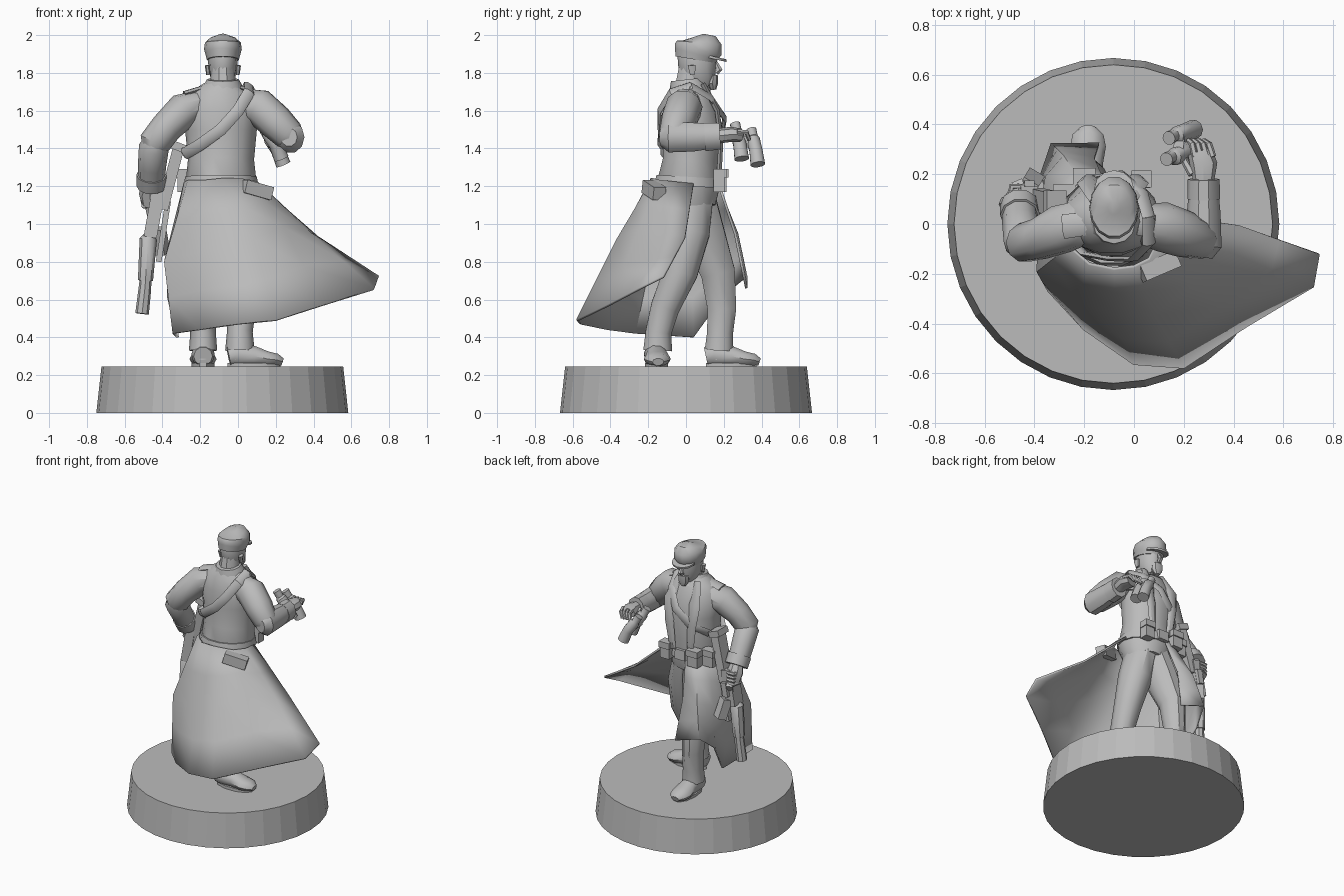
import bpy, bmesh, math
from mathutils import Vector

grey = bpy.data.materials.new("primer_grey")
grey.diffuse_color = (0.5, 0.5, 0.5, 1)
smooth_parts = []


def finish(name, bm, smooth=True):
    bmesh.ops.recalc_face_normals(bm, faces=bm.faces)
    me = bpy.data.meshes.new(name)
    bm.to_mesh(me)
    bm.free()
    ob = bpy.data.objects.new(name, me)
    bpy.context.collection.objects.link(ob)
    me.materials.append(grey)
    if smooth:
        smooth_parts.append(ob)
    return ob


def tube(name, pts, sides=10, ref=None, centre=None, smooth=True, turn=0.0):
    """Loft elliptical rings (x, y, z, half width, half depth) along a path."""
    ps = [Vector(p[:3]) for p in pts]
    d = (ps[-1] - ps[0]).normalized()
    if ref is None:
        ref = (0, 1, 0) if abs(d.z) > 0.6 else (0, 0, 1)
    bm = bmesh.new()
    rings = []
    for i, p in enumerate(ps):
        t = (ps[min(i + 1, len(ps) - 1)] - ps[max(i - 1, 0)]).normalized()
        up = p - Vector(centre) if centre else Vector(ref)
        side = t.cross(up).normalized()
        v = side.cross(t)
        a, b = pts[i][3], pts[i][-1]
        rings.append([bm.verts.new(p + side * a * math.cos(w) + v * b * math.sin(w))
                      for w in (turn + 2 * math.pi * k / sides for k in range(sides))])
    for r, s in zip(rings, rings[1:]):
        for k in range(sides):
            bm.faces.new((r[k], r[(k + 1) % sides], s[(k + 1) % sides], s[k]))
    bm.faces.new(rings[0])
    bm.faces.new(rings[-1])
    return finish(name, bm, smooth)


def block(name, p, q, a, b, **kw):
    """Square bar from p to q with half widths a, b."""
    r = math.sqrt(2)
    return tube(name, [(*p, a * r, b * r), (*q, a * r, b * r)], 4, turn=math.pi / 4, **kw)


# Round stand
tube("base", [(-0.083, 0, 0, .667), (-0.083, 0, .245, .64)], 32, smooth=False)

# Torso, neck and collar
tube("coat_torso", [(-.08, .03, 1.08, .15, .13), (-.09, .01, 1.2, .19, .175), (-.09, .025, 1.34, .175, .15),
                    (-.09, .035, 1.5, .19, .165), (-.09, .02, 1.62, .2, .14), (-.085, .015, 1.7, .15, .115),
                    (-.08, .015, 1.75, .08, .085)], 14)
tube("neck", [(-.08, .01, 1.68, .075, .08), (-.08, .03, 1.82, .062, .072)])
tube("collar", [(-.08, .02, 1.68, .13, .12), (-.08, .01, 1.72, .11, .1), (-.08, .005, 1.765, .085, .085)], 12)
tube("belt", [(-.09, .01, 1.2, .198, .182), (-.09, .013, 1.25, .19, .174)], 14)
block("buckle", (-.09, .19, 1.19), (-.09, .185, 1.26), .04, .015)
for s in (-1, 1):
    c = -.085
    tube("lapel", [(c + s * .07, .09, 1.74, .025, .015), (c + s * .1, .165, 1.6, .045, .015),
                   (c + s * .09, .185, 1.45, .035, .015), (c + s * .07, .175, 1.25, .025, .015)], 6)
    tube("epaulette", [(c + s * .1, .0, 1.72, .045, .015), (c + s * .2, -.01, 1.69, .05, .015)], 6)

# Head, face and beard
tube("head", [(-.08, .1, 1.725, .035, .045), (-.08, .082, 1.76, .062, .08), (-.08, .06, 1.82, .076, .1),
              (-.08, .06, 1.89, .08, .105), (-.08, .06, 1.95, .07, .09)], 12)
tube("nose", [(-.08, .155, 1.865, .008), (-.08, .178, 1.815, .018), (-.08, .16, 1.8, .015)], 6)
tube("beard", [(-.08, .145, 1.79, .04, .025), (-.08, .14, 1.745, .042, .03), (-.08, .145, 1.71, .018, .015)], 8)
for s in (-1, 1):
    tube("ear", [(-.08 + s * .078, .035, 1.79, .01, .015), (-.08 + s * .083, .03, 1.84, .013, .024)], 6)

# Peaked cap
tube("cap", [(-.08, .05, 1.87, .085, .11), (-.08, .055, 1.9, .093, .12), (-.08, .065, 1.925, .1, .13),
             (-.08, .07, 1.96, .095, .122), (-.08, .07, 1.983, .07, .09), (-.08, .065, 1.998, .025, .03)], 14)
tube("cap_peak", [(-.08, .14, 1.875, .08, .075), (-.08, .143, 1.888, .08, .075)], 12)

# Wind-blown coat skirt: ribs of waist, middle and hem points
ribs = [((-.12, .17, 1.22), (-.16, .26, .95), (-.14, .32, .66)),
        ((-.2, .15, 1.22), (-.28, .27, .95), (-.33, .32, .72)),
        ((-.25, .1, 1.22), (-.35, .19, .92), (-.37, .2, .62)),
        ((-.28, .02, 1.22), (-.38, .03, .82), (-.32, .04, .4)),
        ((-.26, -.09, 1.23), (-.385, -.19, .8), (-.34, -.27, .42)),
        ((-.18, -.16, 1.23), (-.22, -.31, .85), (-.2, -.42, .44)),
        ((-.08, -.18, 1.24), (-.07, -.36, .87), (0, -.56, .47)),
        ((0, -.17, 1.24), (.08, -.36, .92), (.2, -.575, .49)),
        ((.06, -.14, 1.23), (.24, -.24, .98), (.45, -.41, .57)),
        ((.1, -.06, 1.22), (.38, -.11, .95), (.72, -.25, .655)),
        ((.1, .04, 1.21), (.42, -.005, .93), (.743, -.12, .72))]
bm = bmesh.new()
grid = []
for a, b, c in ribs:
    a, b, c = map(Vector, (a, b, c))
    path = [a, a.lerp(b, .5), b, b.lerp(c, .5), c]
    grid.append([bm.verts.new(p) for p in path])
for r, s in zip(grid, grid[1:]):
    for k in range(4):
        bm.faces.new((r[k], r[k + 1], s[k + 1], s[k]))
skirt = finish("coat_skirt", bm)
mod = skirt.modifiers.new("thickness", 'SOLIDIFY')
mod.thickness, mod.offset = .014, 0
# Half belt standing proud on the back of the coat
block("back_flap", (.03, -.2, 1.2), (.17, -.14, 1.16), .035, .035)

# Trousers and boots
tube("left_leg", [(-.13, .03, 1.14, .1, .13), (-.17, .09, .95, .105, .12), (-.19, .17, .74, .085, .095),
                  (-.19, .19, .55, .07, .08), (-.185, .18, .42, .068, .072), (-.185, .175, .33, .075, .08)])
tube("right_leg", [(-.04, .02, 1.14, .1, .13), (.0, .01, .95, .11, .12), (.03, -.03, .74, .09, .095),
                   (.02, -.11, .56, .075, .08), (.01, -.145, .43, .068, .072), (.01, -.15, .33, .078, .08)])
for name, x, y, dx, dy in (("left_boot", -.185, .18, 0, 1), ("right_boot", .025, -.16, 1, .06)):
    foot = [(-.075, .3, .05, .05), (-.03, .31, .062, .068), (.06, .3, .06, .056),
            (.13, .285, .072, .042), (.18, .28, .062, .035), (.21, .27, .03, .02)]
    tube(name, [(x + dx * d, y + dy * d, z, a, b) for d, z, a, b in foot])
    tube(name + "_shaft", [(x - dx * .02, y - dy * .02, .28, .055), (x - dx * .02, y - dy * .02, .4, .055)])
    tube(name + "_sole", [(x + dx * .06, y + dy * .06, .244, .06 + .08 * dx, .06 + .08 * dy),
                          (x + dx * .06, y + dy * .06, .265, .06 + .08 * dx, .06 + .08 * dy)])

# Arms with cuffs
tube("left_arm_upper", [(-.2, .01, 1.63, .08, .09), (-.29, -.02, 1.6, .095, .1), (-.38, -.06, 1.51, .085, .085),
                        (-.44, -.075, 1.43, .085, .08), (-.455, -.06, 1.37, .05, .05)])
tube("left_forearm", [(-.43, -.09, 1.46, .05, .05), (-.445, -.07, 1.41, .08, .08), (-.455, 0, 1.31, .075, .075),
                      (-.46, .06, 1.22, .07, .07)])
tube("left_cuff", [(-.458, .035, 1.26, .08), (-.46, .075, 1.2, .078)])
tube("right_arm_upper", [(.03, .0, 1.63, .08, .09), (.11, -.01, 1.62, .1, .1), (.2, -.04, 1.54, .095, .095),
                         (.27, -.065, 1.47, .08, .085), (.3, -.07, 1.44, .05, .06)])
tube("right_forearm", [(.27, -.13, 1.46, .045, .05), (.28, -.09, 1.46, .072, .085), (.28, .04, 1.46, .068, .08),
                       (.28, .15, 1.465, .058, .066)])
tube("right_cuff", [(.28, .1, 1.46, .066, .078), (.28, .18, 1.465, .064, .074)])

# Hands
tube("left_hand", [(-.46, .06, 1.22, .04), (-.465, .1, 1.16, .06, .05), (-.465, .12, 1.1, .045, .045)], 8)
tube("right_hand", [(.28, .16, 1.465, .04), (.28, .24, 1.475, .055, .04), (.265, .29, 1.47, .05, .035)], 8)
for k in range(4):
    tube("finger", [(.245 + k * .024, .27, 1.49, .014), (.235 + k * .022, .32, 1.485, .014),
                    (.22 + k * .02, .335, 1.445, .011)], 6)
    z = 1.17 - k * .025
    tube("grip_finger", [(-.5, .09, z, .013), (-.49, .15, z, .014), (-.44, .15, z, .012)], 6)
tube("thumb", [(.235, .2, 1.47, .018), (.205, .25, 1.455, .015), (.2, .29, 1.45, .011)], 6)

# Binoculars: two stepped barrels and a bridge
for x, y, z in ((.19, .365, 1.41), (.18, .28, 1.44)):
    tube("binocular_barrel", [(x - .05, y - .02, z + .09, .028), (x - .03, y - .01, z + .05, .026),
                              (x - .02, y - .01, z + .04, .036), (x + .02, y + .005, z - .02, .036),
                              (x + .05, y + .015, z - .095, .04)], 10)
block("binocular_bridge", (.175, .28, 1.44), (.185, .36, 1.43), .02, .03)

# Slung strap around the body
flat = (.032, .011)
hub = (-.09, .02, 1.5)
tube("strap_back", [(.06, .03, 1.735, *flat), (.06, -.08, 1.7, *flat), (0, -.14, 1.6, *flat),
                    (-.09, -.14, 1.5, *flat), (-.2, -.12, 1.42, *flat), (-.285, -.03, 1.37, *flat)], 6, centre=hub)
tube("strap_front", [(.06, .02, 1.735, *flat), (.03, .13, 1.67, *flat), (-.06, .205, 1.56, *flat),
                     (-.17, .185, 1.45, *flat), (-.26, .1, 1.39, *flat), (-.285, -.03, 1.37, *flat)], 6, centre=hub)

# Pouches on the belt
for x, y, w in ((-.2, .185, .04), (-.28, .12, .04), (.03, .175, .035)):
    block("belt_pouch", (x, y, 1.17), (x, y, 1.28), w, .03)
    block("pouch_flap", (x, y + .005, 1.245), (x, y + .005, 1.29), w + .006, .034)

# Gun held pointing down
tube("gun_barrel", [(-.508, .08, .525, .036), (-.495, .085, .64, .034), (-.485, .09, .75, .03)], 8)
tube("gun_shroud", [(-.49, .088, .7, .04), (-.475, .09, .92, .046), (-.47, .09, .94, .03)], 8)
block("gun_receiver", (-.465, .1, .93), (-.42, .1, 1.18), .035, .05)
block("gun_rail", (-.42, .1, .8), (-.37, .1, 1.12), .015, .025)
block("gun_stock", (-.4, .1, 1.08), (-.31, .08, 1.42), .03, .045)
block("stock_butt", (-.325, .08, 1.39), (-.31, .08, 1.43), .042, .055)
block("gun_grip", (-.44, .1, 1.1), (-.465, .16, 1.06), .022, .03)
block("magazine", (-.43, .14, .9), (-.4, .19, .92), .035, .07)
block("gun_sight", (-.44, .15, 1.0), (-.42, .15, 1.1), .02, .025)

# Smooth shading with sharp creases
bpy.ops.object.select_all(action='DESELECT')
for ob in smooth_parts:
    ob.select_set(True)
bpy.context.view_layer.objects.active = smooth_parts[0]
bpy.ops.object.shade_smooth_by_angle(angle=math.radians(38))
